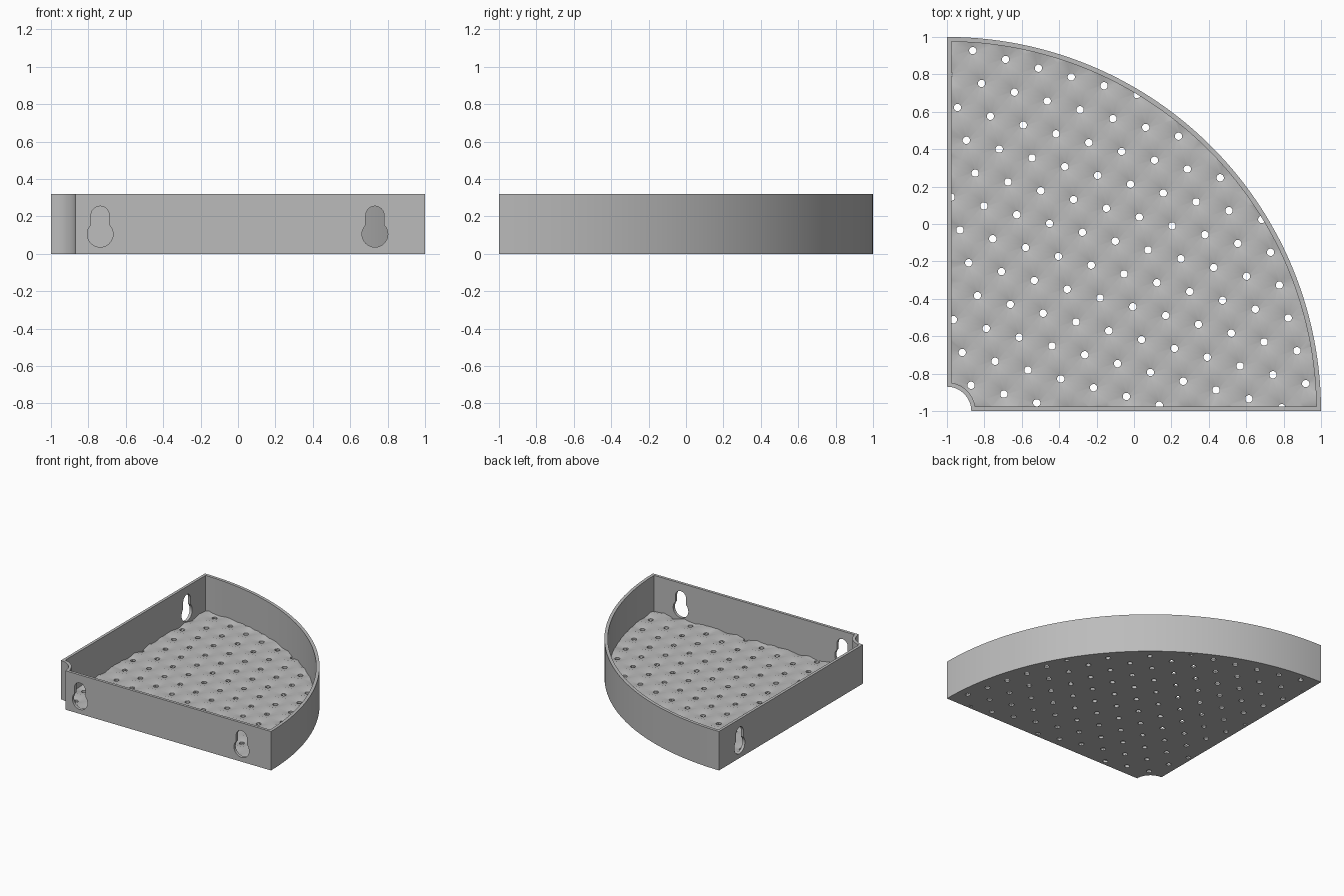
import bpy
import bmesh
from math import asin, cos, sin, pi, radians, sqrt

cube = bpy.data.objects.get("Cube")
if cube:
    bpy.data.objects.remove(cube, do_unlink=True)

HEIGHT = 0.32
WALL = 0.023
PITCH = 0.1817          # spacing of drain holes
HOLE = 0.02
TURN = radians(-15)     # direction of the hole rows
LOW, HIGH = 0.012, 0.035

grey = bpy.data.materials.new("light_grey")
grey.use_nodes = True
grey.diffuse_color = (0.5, 0.5, 0.5, 1)
grey.node_tree.nodes["Principled BSDF"].inputs["Base Color"].default_value = (0.5, 0.5, 0.5, 1)


def add_object(name, bm):
    bmesh.ops.recalc_face_normals(bm, faces=bm.faces[:])
    mesh = bpy.data.meshes.new(name)
    bm.to_mesh(mesh)
    bm.free()
    mesh.materials.append(grey)
    obj = bpy.data.objects.new(name, mesh)
    bpy.context.collection.objects.link(obj)
    return obj


def outline(inset, big, notch, steps=56, notch_steps=14):
    """Quarter disc with its corner scooped out, counter-clockwise."""
    a, b = asin(inset / big), asin(inset / notch)
    pts = []
    for i in range(steps + 1):
        t = a + (pi / 2 - 2 * a) * i / steps
        pts.append((big * cos(t) - 1, big * sin(t) - 1))
    for i in range(notch_steps + 1):
        t = pi / 2 - b - (pi / 2 - 2 * b) * i / notch_steps
        pts.append((notch * cos(t) - 1, notch * sin(t) - 1))
    return pts


def prism(name, bottom, top):
    """Solid between two matching rings of 3D points."""
    bm = bmesh.new()
    lo = [bm.verts.new(p) for p in bottom]
    hi = [bm.verts.new(p) for p in top]
    bm.faces.new(lo)
    bm.faces.new(hi)
    for i in range(len(lo)):
        j = (i + 1) % len(lo)
        bm.faces.new((lo[i], lo[j], hi[j], hi[i]))
    return add_object(name, bm)


def boolean(obj, cutter, operation):
    """Apply a boolean and throw the cutter away."""
    cutter.hide_render = True
    mod = obj.modifiers.new("cut", 'BOOLEAN')
    mod.operation = operation
    mod.solver = 'EXACT'
    mod.object = cutter
    bpy.ops.object.select_all(action='DESELECT')
    bpy.context.view_layer.objects.active = obj
    obj.select_set(True)
    bpy.ops.object.modifier_apply(modifier=mod.name)
    bpy.data.objects.remove(cutter, do_unlink=True)


def keyhole():
    """Hanging slot: round opening below, narrower rounded neck above."""
    big, small, z_big, z_small = 0.069, 0.049, 0.105, 0.206
    join = asin(small / big)
    pts = []
    for i in range(25):
        t = pi / 2 + join + (2 * pi - 2 * join) * i / 24
        pts.append((big * cos(t), z_big + big * sin(t)))
    for i in range(13):
        t = pi * i / 12
        pts.append((small * cos(t), z_small + small * sin(t)))
    return pts


outer = outline(0, 2.0, 0.13)
inner = outline(WALL, 2.0 - WALL - 0.002, 0.13 + WALL)

# Rim wall
bm = bmesh.new()
rings = [[bm.verts.new((x, y, z)) for x, y in pts]
         for pts, z in ((outer, 0), (outer, HEIGHT), (inner, HEIGHT), (inner, 0))]
for k in range(4):
    r, s = rings[k], rings[(k + 1) % 4]
    for i in range(len(r)):
        j = (i + 1) % len(r)
        bm.faces.new((r[i], r[j], s[j], s[i]))
rim = add_object("rim_wall", bm)

# Keyholes: two in the front wall, one in the side wall
for x in (-0.737, 0.732):
    cutter = prism("keyhole_cutter", [(x + u, -1.1, v) for u, v in keyhole()],
                   [(x + u, -0.93, v) for u, v in keyhole()])
    boolean(rim, cutter, 'DIFFERENCE')
cutter = prism("keyhole_cutter", [(-1.1, 0.732 + u, v) for u, v in keyhole()],
               [(-0.93, 0.732 + u, v) for u, v in keyhole()])
boolean(rim, cutter, 'DIFFERENCE')

# Drain floor: hexagonal funnels, each sloping down to a hole
bm = bmesh.new()
half = PITCH / 2
slope = (HIGH - LOW) / half
for i in range(-14, 24):
    for j in range(-14, 24):
        cx = -0.862 + PITCH * (i * cos(TURN) + j * sin(-TURN))
        cy = 0.927 + PITCH * (i * sin(TURN) - j * cos(TURN))
        if cx < -1.12 or cy < -1.12 or sqrt((cx + 1) ** 2 + (cy + 1) ** 2) > 2.12:
            continue
        hole, edge = [], []
        for m in range(12):
            t = TURN + m * pi / 6
            k = cos(pi / 6) if m % 2 else 1
            hole.append(bm.verts.new((cx + HOLE * cos(t), cy + HOLE * sin(t), LOW + slope * HOLE * k)))
            edge.append(bm.verts.new((cx + half / k * cos(t), cy + half / k * sin(t), HIGH)))
        for m in range(12):
            n = (m + 1) % 12
            bm.faces.new((hole[m], edge[m], edge[n], hole[n]))
bmesh.ops.remove_doubles(bm, verts=bm.verts[:], dist=0.001)
under = bmesh.ops.extrude_face_region(bm, geom=bm.faces[:], use_keep_orig=True)
for item in under["geom"]:
    if isinstance(item, bmesh.types.BMVert):
        item.co.z = 0
floor = add_object("drain_floor", bm)
trim = prism("floor_trim", [(x, y, -0.1) for x, y in inner], [(x, y, 0.2) for x, y in inner])
boolean(floor, trim, 'INTERSECT')

# Smooth curves, crisp edges
bpy.ops.object.select_all(action='DESELECT')
for obj in (rim, floor):
    obj.select_set(True)
bpy.context.view_layer.objects.active = rim
bpy.ops.object.shade_smooth_by_angle(angle=radians(30))
